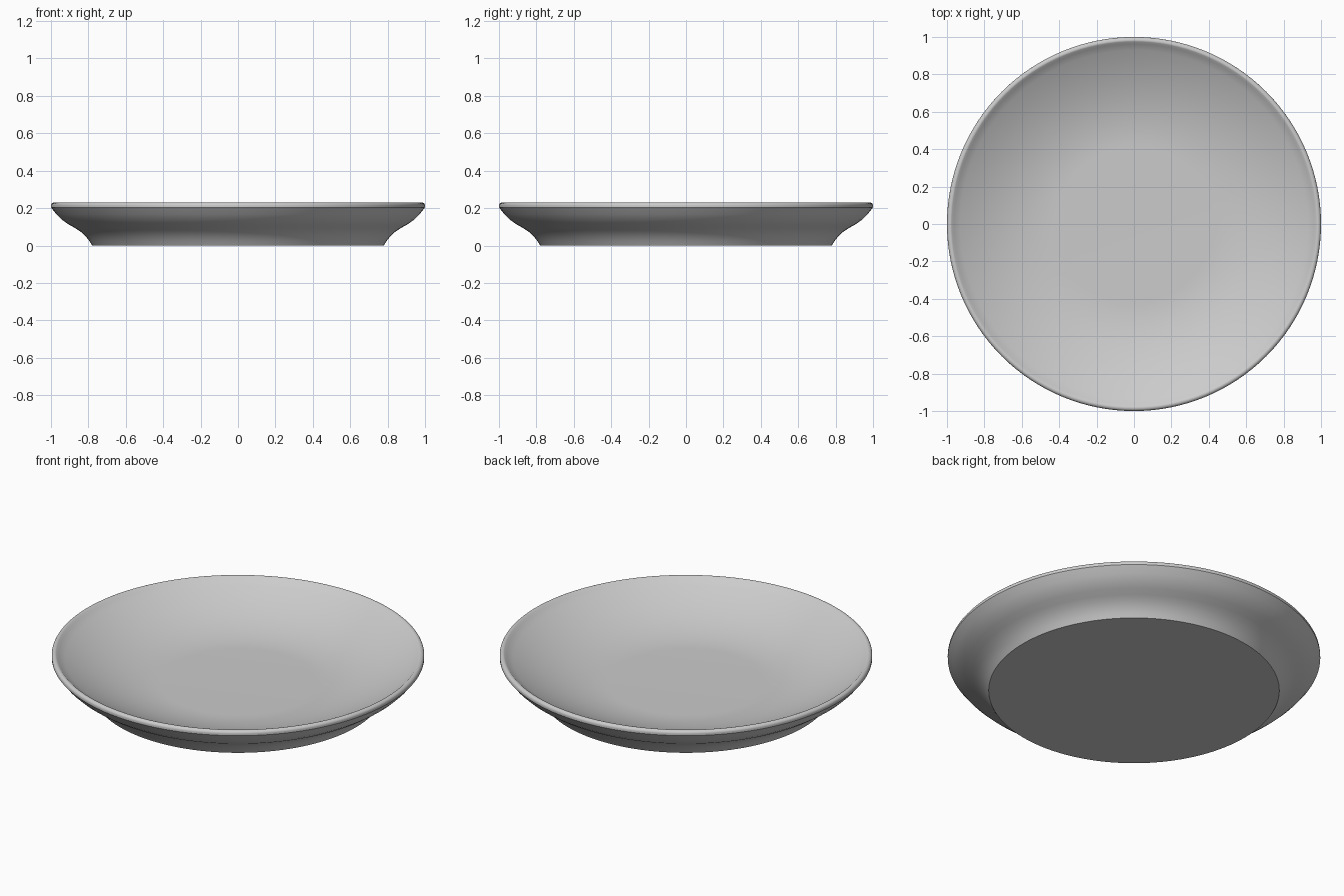
import bpy, bmesh
from math import radians, pi, cos, sin
from mathutils import Matrix, Vector

default = bpy.data.objects.get("Cube")
if default:
    bpy.data.objects.remove(default, do_unlink=True)

grey = bpy.data.materials.new("plain grey")
grey.use_nodes = True
colour = (0.6, 0.6, 0.6, 1)
grey.diffuse_color = colour
grey.node_tree.nodes["Principled BSDF"].inputs["Base Color"].default_value = colour

# Outer wall: foot flaring out to the underside of the rim
profile = [(0, 0), (0.78, 0), (0.795, 0.025), (0.815, 0.05), (0.84, 0.073),
           (0.87, 0.093), (0.905, 0.112), (0.94, 0.137), (0.97, 0.166), (1.0, 0.204)]

# Rounded rim
for i in range(9):
    a = radians(-10 + i * 16)
    profile.append((0.983 + 0.017 * cos(a), 0.213 + 0.017 * sin(a)))

# Inner bowl: shallow curve down to a flat floor
floor_r, floor_z, lip_r, lip_z = 0.42, 0.055, 0.963, 0.216
for i in range(16):
    t = 1 - i / 16
    profile.append((floor_r + (lip_r - floor_r) * t, floor_z + (lip_z - floor_z) * t ** 1.9))
profile += [(floor_r, floor_z), (0, floor_z)]

# Spin the profile into the dish
bm = bmesh.new()
verts = [bm.verts.new((r, 0, z)) for r, z in profile]
edges = [bm.edges.new(pair) for pair in zip(verts, verts[1:])]
bmesh.ops.spin(bm, geom=verts + edges, cent=(0, 0, 0), axis=(0, 0, 1),
               angle=2 * pi, steps=128, use_merge=True)
bmesh.ops.remove_doubles(bm, verts=bm.verts, dist=0.0001)
bmesh.ops.recalc_face_normals(bm, faces=bm.faces)
mesh = bpy.data.meshes.new("dish")
bm.to_mesh(mesh)
bm.free()
mesh.materials.append(grey)
dish = bpy.data.objects.new("dish", mesh)
bpy.context.collection.objects.link(dish)

# Smooth surfaces, sharp foot and rim edges
bpy.ops.object.select_all(action="DESELECT")
dish.select_set(True)
bpy.context.view_layer.objects.active = dish
bpy.ops.object.shade_smooth_by_angle(angle=radians(28))
